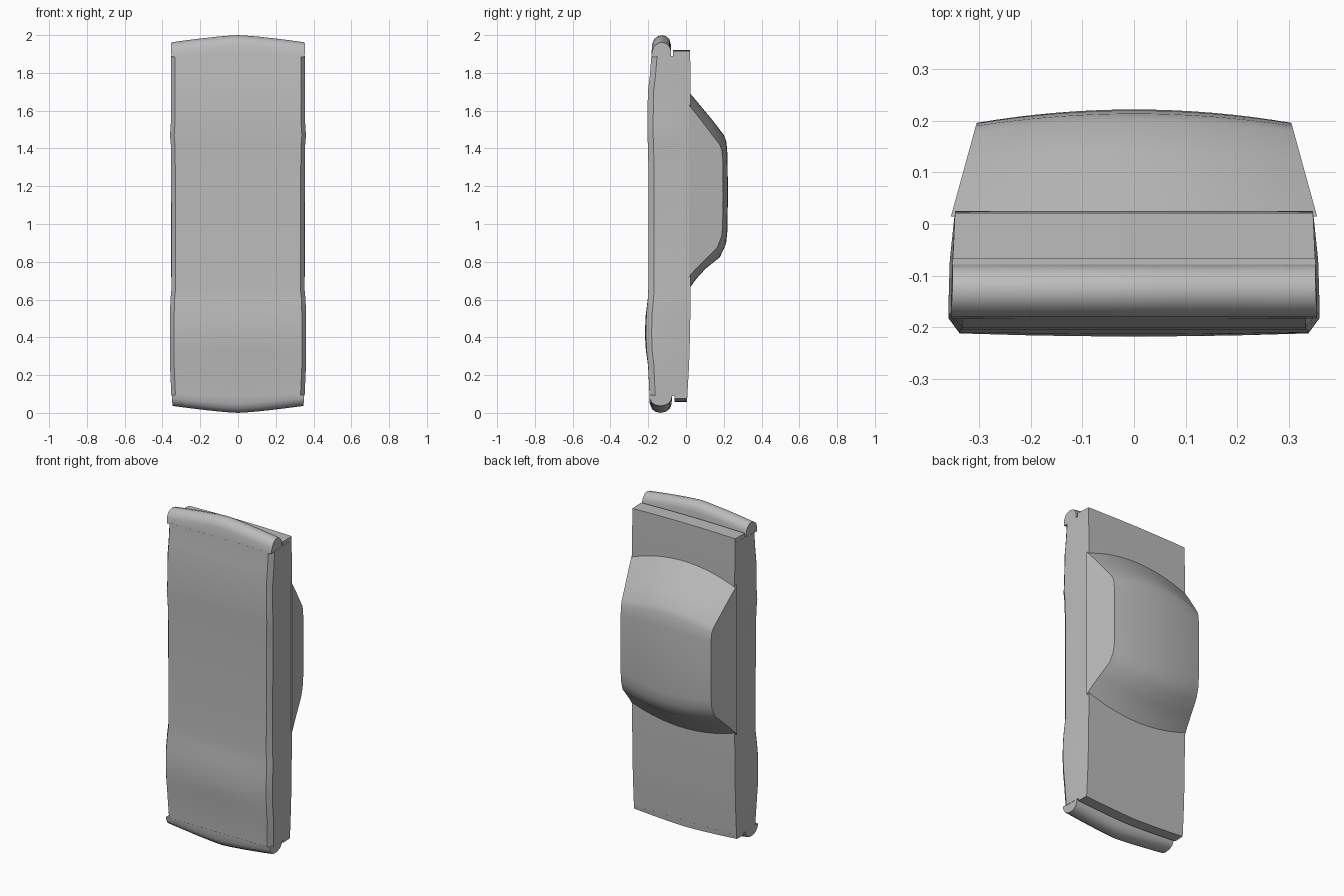
import bpy, bmesh, math

paint = bpy.data.materials.new("plain grey")
paint.diffuse_color = (0.5, 0.5, 0.5, 1)


def loft(name, rings, angle=30):
    """Skin a list of closed rings and cap both ends."""
    bm = bmesh.new()
    rows = [[bm.verts.new(p) for p in ring] for ring in rings]
    n = len(rows[0])
    for a, b in zip(rows, rows[1:]):
        for i in range(n):
            j = (i + 1) % n
            bm.faces.new((a[i], a[j], b[j], b[i]))
    bm.faces.new(rows[0])
    bm.faces.new(rows[-1])
    bmesh.ops.recalc_face_normals(bm, faces=bm.faces)
    mesh = bpy.data.meshes.new(name)
    bm.to_mesh(mesh)
    bm.free()
    mesh.materials.append(paint)
    obj = bpy.data.objects.new(name, mesh)
    bpy.context.collection.objects.link(obj)
    bpy.ops.object.select_all(action='DESELECT')
    obj.select_set(True)
    bpy.context.view_layer.objects.active = obj
    bpy.ops.object.shade_smooth_by_angle(angle=math.radians(angle))
    return obj


def across(name, profile, steps=12, power=2.0, angle=30):
    """Loft across x. Profile rows: half width, y middle, y side, z middle, z side."""
    rings = []
    for k in range(steps + 1):
        s = -1 + 2 * k / steps
        t = abs(s) ** power
        rings.append([(w * s, ym + (ys - ym) * t, zm + (zs - zm) * t)
                      for w, ym, ys, zm, zs in profile])
    return loft(name, rings, angle)


# Main body: sections along its length (z, half width, underside y, deck y)
stations = [
    (0.09, 0.353, -0.193, 0.007), (0.25, 0.360, -0.200, 0.016),
    (0.33, 0.360, -0.209, 0.019), (0.42, 0.360, -0.212, 0.021),
    (0.52, 0.360, -0.210, 0.023), (0.60, 0.358, -0.202, 0.024),
    (0.66, 0.352, -0.199, 0.025), (1.00, 0.353, -0.199, 0.025),
    (1.30, 0.354, -0.199, 0.025), (1.42, 0.356, -0.202, 0.025),
    (1.47, 0.360, -0.204, 0.025), (1.53, 0.356, -0.204, 0.025),
    (1.70, 0.355, -0.202, 0.025), (1.78, 0.355, -0.192, 0.024),
    (1.89, 0.355, -0.183, 0.022)]
sections = []
for z, w, low, deck in stations:
    bulge = 0.006 * math.exp(-((z - 0.42) / 0.12) ** 2)
    under = [(f * (w - 0.022), low - bulge * (1 - f * f))
             for f in (-1, -0.6, -0.3, 0, 0.3, 0.6, 1)]
    right = [(w, low + 0.03), (w - 0.003, -0.07), (0.347, deck)]
    left = [(-x, y) for x, y in reversed(right)]
    sections.append([(x, y, z) for x, y in under + right + left])
loft("main_body", sections)

# Rounded bumpers bowed out at the middle (y, z middle, z side, half width)
upper = [(-0.183, 1.885, 1.885, 0.352), (-0.180, 1.95, 1.915, 0.355),
         (-0.168, 1.98, 1.943, 0.355), (-0.148, 1.995, 1.957, 0.353),
         (-0.128, 2.0, 1.962, 0.352), (-0.105, 1.994, 1.956, 0.352),
         (-0.088, 1.978, 1.940, 0.352), (-0.080, 1.95, 1.920, 0.352),
         (-0.078, 1.885, 1.885, 0.352)]
lower = [(-0.194, 0.095, 0.095, 0.351), (-0.192, 0.05, 0.075, 0.350),
         (-0.180, 0.02, 0.053, 0.348), (-0.160, 0.005, 0.041, 0.346),
         (-0.135, 0.0, 0.037, 0.346), (-0.108, 0.006, 0.042, 0.346),
         (-0.088, 0.02, 0.054, 0.348), (-0.076, 0.045, 0.075, 0.349),
         (-0.074, 0.095, 0.095, 0.350)]
for name, prof in (("upper_bumper", upper), ("lower_bumper", lower)):
    across(name, [(w, y, y, zm, zs) for y, zm, zs, w in prof], power=1.3, angle=40)

# Square lips where the decks end, beyond the groove beside each bumper
across("upper_deck_lip", [(0.351, -0.068, -0.068, 1.885, 1.885),
                          (0.351, -0.068, -0.068, 1.92, 1.915),
                          (0.347, 0.0215, 0.0215, 1.92, 1.915),
                          (0.347, 0.0221, 0.0221, 1.885, 1.885)])
across("lower_deck_lip", [(0.350, -0.062, -0.062, 0.095, 0.095),
                          (0.350, -0.062, -0.062, 0.057, 0.075),
                          (0.347, 0.005, 0.005, 0.057, 0.075),
                          (0.347, 0.0075, 0.0075, 0.095, 0.095)], power=1.5)

# Cabin: crowned roof, bowed windscreens, sides leaning inward
# (y middle, y side, z middle, z side)
cabin = [(0.015, 0.015, 1.70, 1.63), (0.065, 0.06, 1.64, 1.575),
         (0.14, 0.125, 1.55, 1.49), (0.200, 0.178, 1.472, 1.42),
         (0.214, 0.190, 1.435, 1.39), (0.220, 0.195, 1.36, 1.34),
         (0.222, 0.196, 1.15, 1.15), (0.219, 0.194, 0.96, 0.985),
         (0.212, 0.189, 0.895, 0.935), (0.180, 0.165, 0.825, 0.875),
         (0.105, 0.10, 0.765, 0.81), (0.055, 0.055, 0.71, 0.765),
         (0.015, 0.015, 0.655, 0.72)]
across("cabin", [(0.352 - (ys - 0.025) * 0.275, ym, ys, zm, zs)
                 for ym, ys, zm, zs in cabin], steps=16, angle=35)
